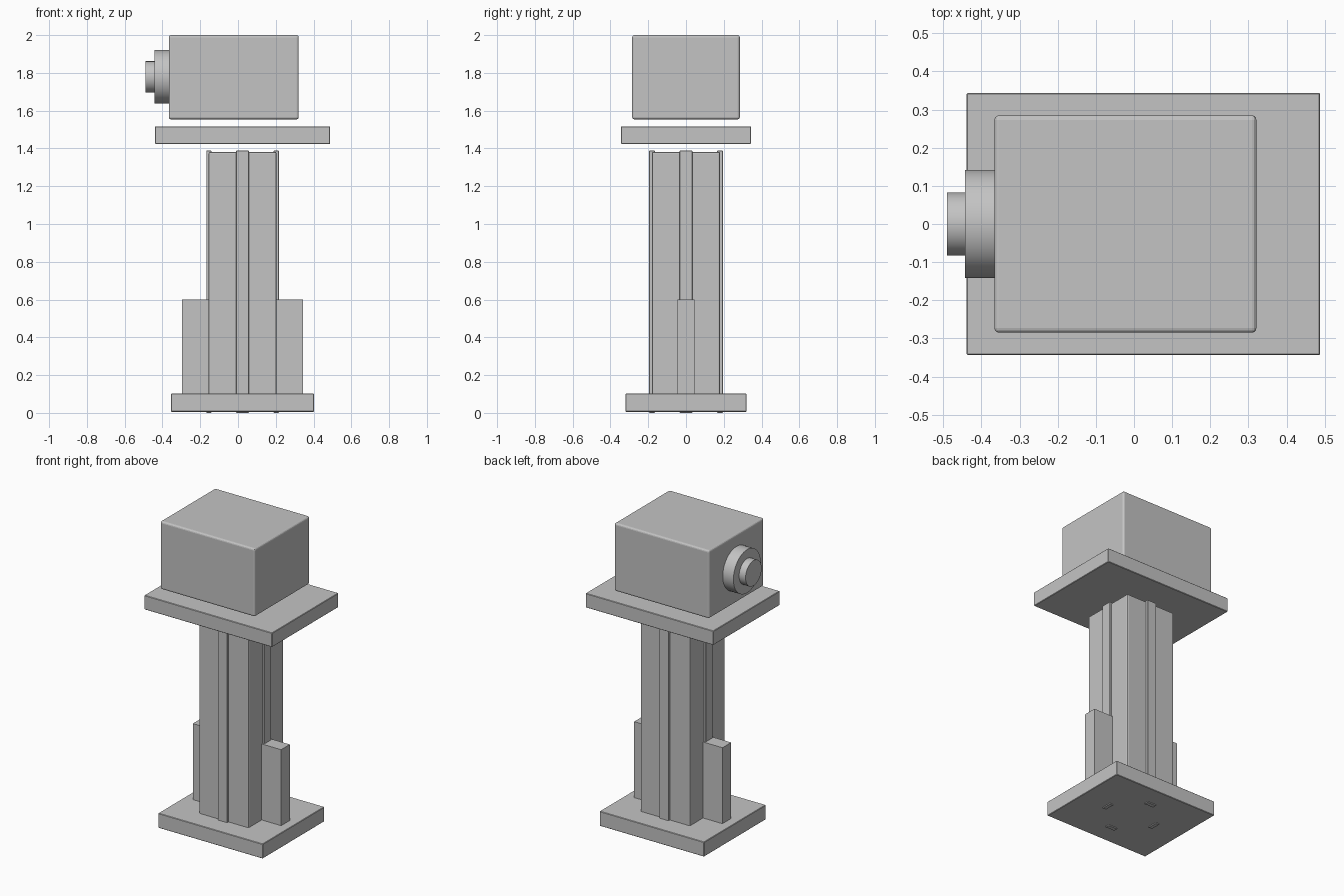
import bpy
import math

cube = bpy.data.objects.get("Cube")
if cube:
    bpy.data.objects.remove(cube, do_unlink=True)

# One grey for the whole model
GREY = (0.55, 0.55, 0.55, 1.0)
grey = bpy.data.materials.new("plain grey")
grey.use_nodes = True
grey.diffuse_color = GREY
grey.node_tree.nodes["Principled BSDF"].inputs["Base Color"].default_value = GREY


def finish(name, bevel=0.0, segments=1):
    obj = bpy.context.object
    obj.name = obj.data.name = name
    obj.data.materials.append(grey)
    if bevel:
        mod = obj.modifiers.new("rounded edges", "BEVEL")
        mod.width, mod.segments = bevel, segments
    return obj


def box(name, x, y, z, bevel=0.0, segments=1):
    """Box given by its (min, max) range on each axis."""
    bpy.ops.mesh.primitive_cube_add(size=1, location=[sum(r) / 2 for r in (x, y, z)])
    obj = bpy.context.object
    obj.scale = [r[1] - r[0] for r in (x, y, z)]
    bpy.ops.object.transform_apply(location=False, rotation=False, scale=True)
    return finish(name, bevel, segments)


def disc(name, x, z, radius):
    """Cylinder lying along x."""
    bpy.ops.mesh.primitive_cylinder_add(
        vertices=48, radius=radius, depth=x[1] - x[0],
        location=(sum(x) / 2, 0, z), rotation=(0, math.pi / 2, 0))
    bpy.ops.object.shade_smooth_by_angle(angle=math.radians(40))
    return finish(name)


CX = 0.024  # post axis

# Base plate and post
box("base_plate", (-0.355, 0.403), (-0.32, 0.32), (0.006, 0.102), 0.003)
box("post", (CX - 0.179, CX + 0.179), (-0.181, 0.181), (0.008, 1.382), 0.008, 2)

# Raised strip down the middle of each post face, and a fin on each side
for side, s in (("right", -1), ("left", 1)):
    box("strip_" + side, sorted((CX + s * 0.165, CX + s * 0.192)),
        (-0.034, 0.034), (0, 1.388), 0.002)
    box("fin_" + side, sorted((CX + s * 0.17, CX + s * 0.32)),
        (-0.045, 0.045), (0.05, 0.6))
for side, s in (("front", -1), ("back", 1)):
    box("strip_" + side, (CX - 0.034, CX + 0.034),
        sorted((s * 0.165, s * 0.195)), (0, 1.388), 0.002)

# Upper platform and the housing floating above it
box("platform", (-0.439, 0.488), (-0.344, 0.344), (1.424, 1.517), 0.003)
box("housing", (-0.366, 0.321), (-0.285, 0.285), (1.554, 2.0), 0.012, 3)

# Stepped round barrel on the housing's side
disc("barrel", (-0.443, -0.35), 1.779, 0.142)
disc("barrel_tip", (-0.49, -0.43), 1.779, 0.083)
